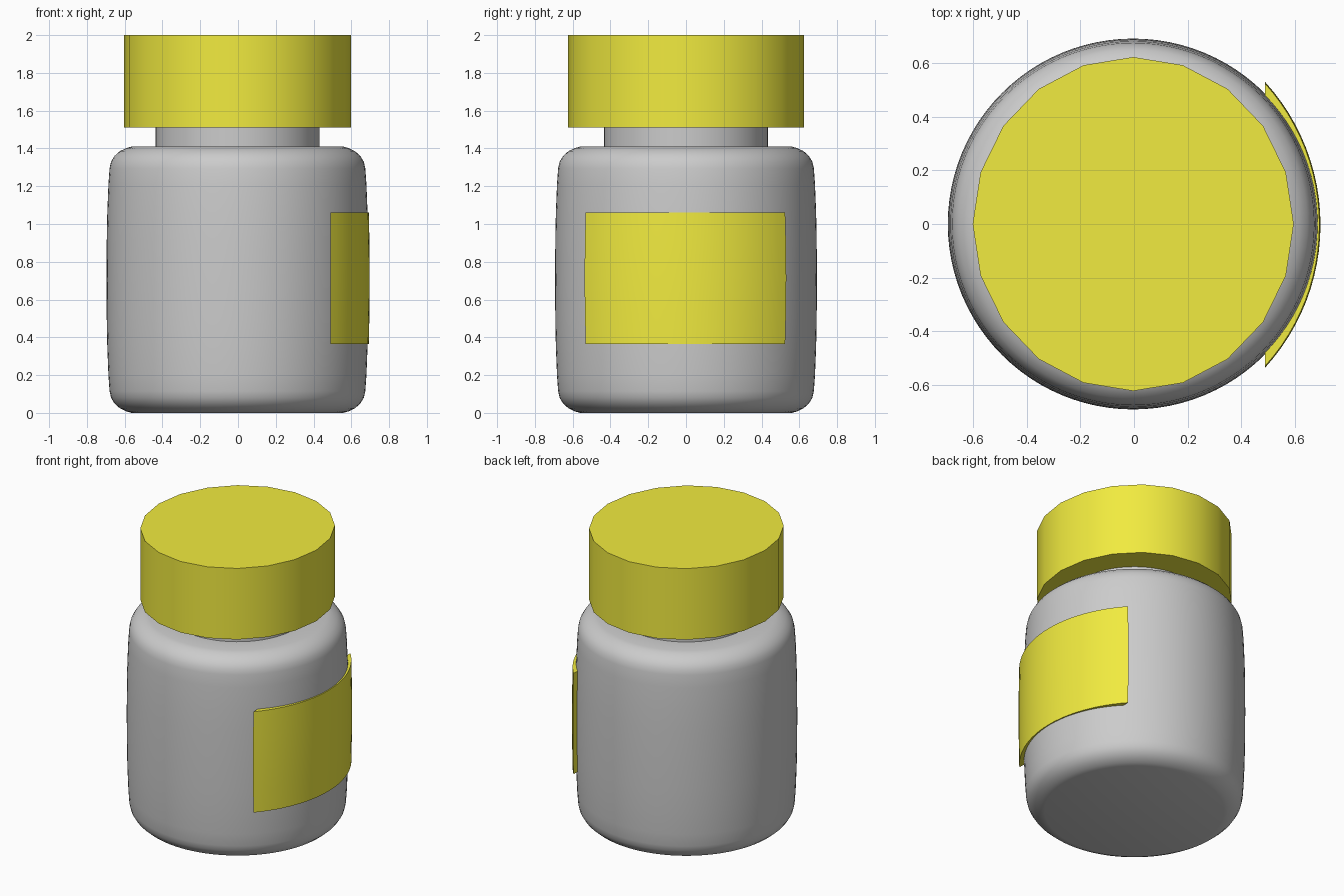
import bpy, bmesh
from math import sin, cos, pi, asin, radians, sqrt

if "Cube" in bpy.data.objects:
    bpy.data.objects.remove(bpy.data.objects["Cube"])

CX = -0.003  # slight offset of the bottle axis

yellow = bpy.data.materials.new("yellow")
yellow.diffuse_color = (0.88, 0.83, 0.05, 1)
yellow.use_nodes = True
yellow.node_tree.nodes["Principled BSDF"].inputs["Base Color"].default_value = yellow.diffuse_color


def finish(name, bm, material=None, angle=30):
    bmesh.ops.recalc_face_normals(bm, faces=bm.faces)
    mesh = bpy.data.meshes.new(name)
    bm.to_mesh(mesh)
    bm.free()
    obj = bpy.data.objects.new(name, mesh)
    bpy.context.collection.objects.link(obj)
    if material:
        mesh.materials.append(material)
    bpy.ops.object.select_all(action='DESELECT')
    obj.select_set(True)
    bpy.context.view_layer.objects.active = obj
    bpy.ops.object.shade_smooth_by_angle(angle=radians(angle))
    return obj


def lathe(name, profile, sides, sx=1, sy=1, material=None):
    """Revolve (radius, z) points about z and close both ends."""
    bm = bmesh.new()
    rings = [[bm.verts.new((CX + r * sx * cos(2 * pi * i / sides),
                            r * sy * sin(2 * pi * i / sides), z))
              for i in range(sides)] for r, z in profile]
    for a, b in zip(rings, rings[1:]):
        for i in range(sides):
            j = (i + 1) % sides
            bm.faces.new((a[i], a[j], b[j], b[i]))
    bm.faces.new(rings[0][::-1])
    bm.faces.new(rings[-1])
    return finish(name, bm, material)


# Bottle: slightly bulging wall, rounded corners, neck
half = [(0.56, 0), (0.588, 0.008), (0.622, 0.024), (0.651, 0.05), (0.669, 0.08),
        (0.677, 0.115), (0.683, 0.2), (0.689, 0.35), (0.692, 0.5)]
profile = half + [(0.693, 0.705)] + [(r, 1.41 - z) for r, z in reversed(half)]
profile += [(0.434, 1.41), (0.434, 1.53)]
lathe("bottle", profile, 96)

# Cap: 20-sided, slightly oval
lathe("cap", [(1, 1.51), (1, 2.0)], 20, 0.6, 0.624, yellow)

# Label: flatter arc standing clear of the bottle wall at its ends
bm = bmesh.new()
R, N, END = 0.788, 24, 0.49
rows = []
for z, bulge in ((0.365, 0), (0.54, 0.003), (0.715, 0.004), (0.89, 0.003), (1.06, 0)):
    r = R + bulge
    mid = 0.693 - R
    span = asin(sqrt(r * r - (END - mid) ** 2) / r)
    outer, inner = [], []
    for i in range(N + 1):
        t = 2 * i / N - 1
        outer.append(bm.verts.new((mid + r * cos(t * span), r * sin(t * span) - 0.003, z)))
        a = t * asin(0.455 / 0.668)
        inner.append(bm.verts.new((0.668 * cos(a), 0.668 * sin(a), z)))
    rows.append(outer + inner[::-1])
M = 2 * N + 2
for a, b in zip(rows, rows[1:]):
    for i in range(M):
        j = (i + 1) % M
        bm.faces.new((a[i], a[j], b[j], b[i]))
for row in (rows[0], rows[-1]):
    for i in range(N):
        bm.faces.new((row[i], row[i + 1], row[M - 2 - i], row[M - 1 - i]))
finish("label", bm, yellow)
